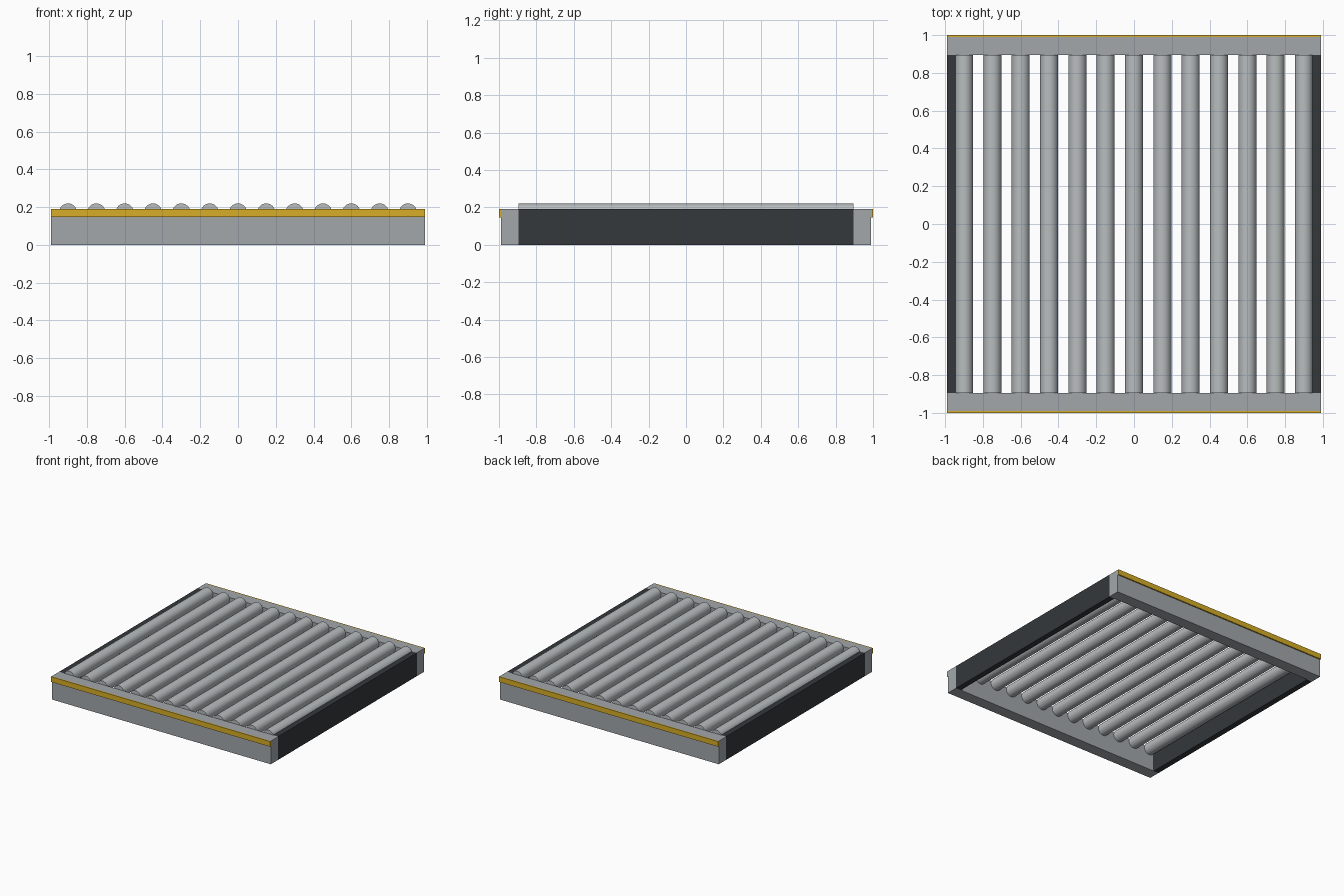
import bpy
import math

if "Cube" in bpy.data.objects:
    bpy.data.objects.remove(bpy.data.objects["Cube"])


def material(name, color):
    m = bpy.data.materials.new(name)
    m.diffuse_color = color
    m.use_nodes = True
    m.node_tree.nodes["Principled BSDF"].inputs["Base Color"].default_value = m.diffuse_color
    return m


GREY = material("steel_grey", (0.36, 0.39, 0.41, 1))
DARK = material("dark_frame", (0.035, 0.04, 0.045, 1))
YELLOW = material("safety_yellow", (0.68, 0.42, 0.02, 1))
ROLLER = material("roller_steel", (0.48, 0.51, 0.52, 1))


def box(name, x, y, z, mat):
    """Box from (min, max) ranges on each axis."""
    bpy.ops.mesh.primitive_cube_add(size=1, location=[sum(r) / 2 for r in (x, y, z)])
    ob = bpy.context.object
    ob.name = name
    ob.scale = [r[1] - r[0] for r in (x, y, z)]
    bpy.ops.object.transform_apply(location=False, rotation=False, scale=True)
    ob.data.materials.append(mat)
    return ob


HALF_X, RAIL_Y, INNER_Y, TOP = 0.99, 0.99, 0.895, 0.19

# End rails with yellow edge strips, and dark side rails
for side, end, s in (("left", "front", -1), ("right", "back", 1)):
    def span(a, b):
        return sorted((s * a, s * b))

    box(end + "_rail", (-HALF_X, HALF_X), span(INNER_Y, RAIL_Y), (0, TOP), GREY)
    box(end + "_warning_strip", (-HALF_X, HALF_X), span(RAIL_Y, 1.0), (0.147, TOP), YELLOW)
    box(side + "_rail", span(0.943, HALF_X), (-INNER_Y, INNER_Y), (0, TOP), DARK)

# Row of rollers between the end rails
COUNT, PITCH, RADIUS = 13, 0.15, 0.0475
for i in range(COUNT):
    x = (i - (COUNT - 1) / 2) * PITCH
    bpy.ops.mesh.primitive_cylinder_add(
        vertices=32, radius=RADIUS, depth=2 * INNER_Y,
        location=(x, 0, 0.22 - RADIUS), rotation=(math.pi / 2, 0, 0))
    ob = bpy.context.object
    ob.name = f"roller_{i + 1}"
    ob.data.materials.append(ROLLER)
    bpy.ops.object.shade_smooth_by_angle(angle=math.radians(35))
